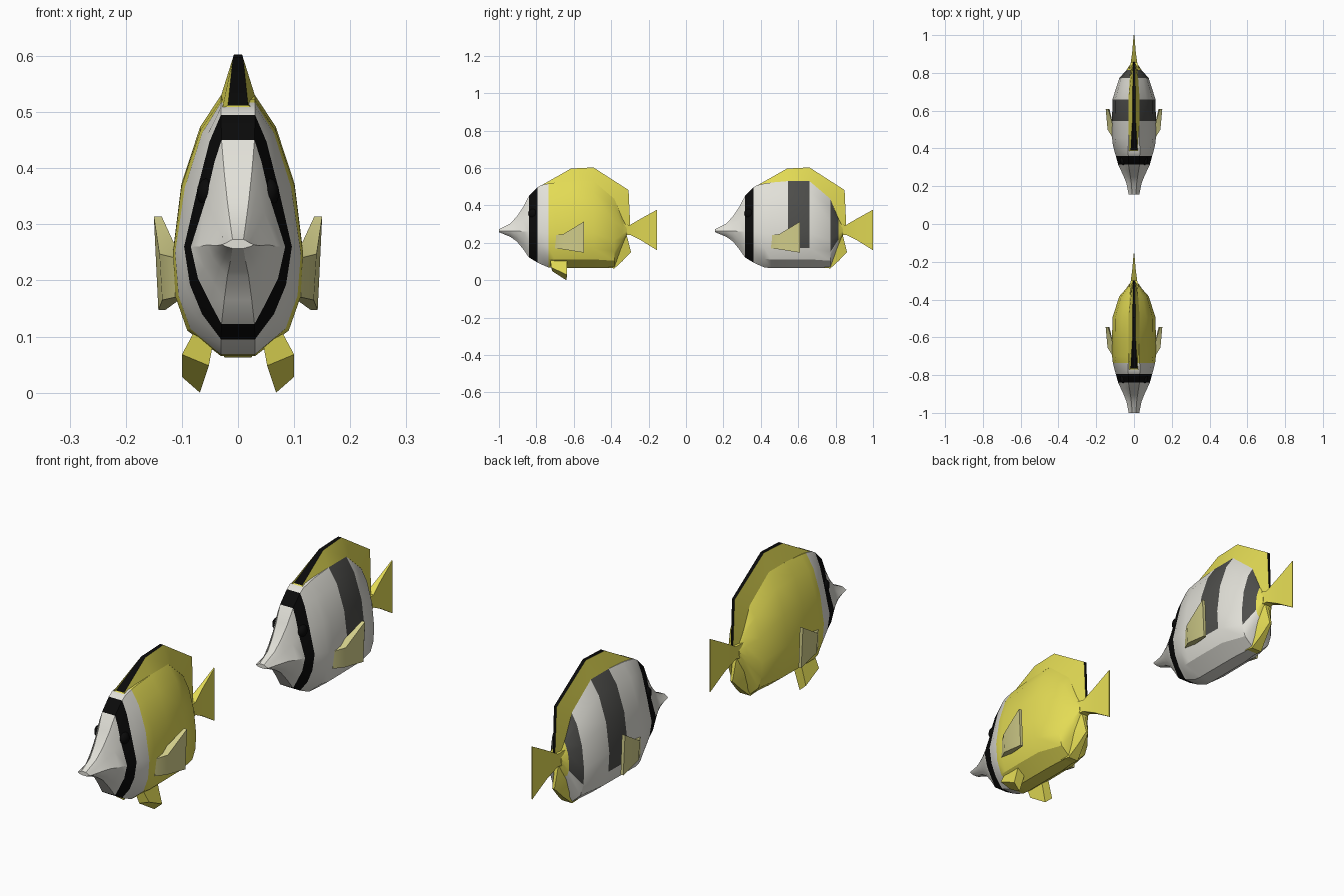
import bpy, bmesh

if "Cube" in bpy.data.objects:
    bpy.data.objects.remove(bpy.data.objects["Cube"])

def mat(name, c):
    m = bpy.data.materials.new(name)
    m.diffuse_color = (*c, 1)
    m.use_nodes = True
    m.node_tree.nodes["Principled BSDF"].inputs["Base Color"].default_value = m.diffuse_color
    return m

MATS = [mat("white", (.76, .75, .69)), mat("yellow", (.77, .71, .09)),
        mat("black", (.003, .003, .003)), mat("dark_grey", (.075, .075, .07)),
        mat("pale_yellow", (.66, .63, .26))]
WHITE, YELLOW, BLACK, GREY, PALE = range(5)

def finish(name, bm, angle=0.5):
    bmesh.ops.recalc_face_normals(bm, faces=bm.faces)
    me = bpy.data.meshes.new(name)
    bm.to_mesh(me)
    bm.free()
    for m in MATS:
        me.materials.append(m)
    ob = bpy.data.objects.new(name, me)
    bpy.context.collection.objects.link(ob)
    bpy.ops.object.select_all(action='DESELECT')
    ob.select_set(True)
    bpy.context.view_layer.objects.active = ob
    bpy.ops.object.shade_smooth_by_angle(angle=angle)
    return ob

def loft(name, rings, y0, rule):
    """Skin equal rings of (x, s, z); rule(ring, side) gives the colour."""
    bm = bmesh.new()
    vs = [[bm.verts.new((x, y0 + s, z)) for x, s, z in r] for r in rings]
    n = len(vs[0])
    for i in range(len(vs) - 1):
        for j in range(n):
            k = (j + 1) % n
            f = bm.faces.new((vs[i][j], vs[i][k], vs[i + 1][k], vs[i + 1][j]))
            f.material_index = rule(i, j)
    for end, i in ((vs[0], 0), (vs[-1], len(vs) - 2)):
        bm.faces.new(end).material_index = rule(i, 0)
    return finish(name, bm)

# Body stations: distance from snout, bottom, top, half width
BODY = [(0, .257, .273, .028), (.06, .232, .303, .04), (.095, .208, .34, .054),
        (.13, .165, .392, .07), (.16, .122, .45, .084), (.205, .095, .495, .096),
        (.225, .085, .508, .102), (.265, .068, .517, .112), (.3, .065, .522, .116),
        (.39, .065, .53, .116), (.505, .065, .53, .114), (.617, .067, .435, .078),
        (.66, .18, .34, .04), (.685, .245, .29, .024)]
# Half cross-sections: height fraction, width fraction
HEAD = [(1, .35), (.88, .5), (.68, .68), (.42, 1), (.25, .85), (.12, .6), (0, .35)]
TRUNK = [(1, .26), (.88, .58), (.66, .87), (.4, 1), (.23, .96), (.1, .78), (0, .26)]

def body(tag, y0, yellow):
    rings = []
    for s, zb, zt, w in BODY:
        k = min(1, max(0, (s - .16) / .12))
        half = []
        for (ta, wa), (tb, wb) in zip(HEAD, TRUNK):
            t, u = ta + (tb - ta) * k, wa + (wb - wa) * k
            half.append((w * u, s, zb + (zt - zb) * t))
        rings.append(half + [(-x, q, z) for x, q, z in reversed(half)])

    def rule(i, j):
        s = BODY[i][0]
        if s == .16:
            return BLACK                       # eye stripe
        if yellow:
            return YELLOW if s > .25 else WHITE
        if s in (.39, .617) and (j < 4 or 8 < j < 13):
            return GREY                        # flank bands stop low down
        return WHITE if s < .65 else YELLOW
    loft(tag + "_body", rings, y0, rule)

def edge_fin(name, y0, pts, rim):
    """Fin tapering from a wide base to a narrow rim."""
    rings = [[(-bw, bs, bz), (-rw, rs, rz), (rw, rs, rz), (bw, bs, bz)]
             for bs, bz, bw, rs, rz, rw in pts]
    loft(name, rings, y0, lambda i, j: rim if j == 1 else YELLOW)

DORSAL = [(.225, .506, .028, .235, .512, .018), (.39, .53, .03, .385, .597, .009),
          (.505, .53, .03, .505, .603, .007), (.617, .435, .022, .693, .482, .006),
          (.68, .275, .016, .702, .29, .005)]
ANAL = [(.56, .07, .028, .617, .063, .024), (.6, .12, .032, .66, .102, .014),
        (.64, .18, .028, .706, .15, .005), (.675, .25, .016, .682, .245, .008)]
TAIL = [(.665, .24, .3, .026), (.70, .243, .295, .017), (.76, .213, .33, .009),
        (.845, .16, .377, .002)]

def box(name, y0, pts, side, colour):
    """Eight-corner plate: two rings of four, mirrored by side."""
    loft(name, [[(side * x, s, z) for x, s, z in r] for r in pts], y0,
         lambda i, j: colour)

PECTORAL = [[(.1, .3, .24), (.112, .3, .24), (.112, .3, .17), (.1, .3, .17)],
            [(.105, .345, .247), (.14, .345, .247), (.135, .345, .165), (.105, .345, .165)],
            [(.136, .455, .314), (.15, .455, .314), (.142, .455, .147), (.13, .455, .147)]]
PELVIC = [[(.045, .275, .085), (.08, .275, .105), (.08, .365, .105), (.045, .365, .085)],
          [(.052, .285, .048), (.1, .28, .068), (.1, .365, .028), (.068, .36, .0)]]

def fish(tag, y0, yellow):
    body(tag, y0, yellow)
    edge_fin(tag + "_dorsal_fin", y0, DORSAL, BLACK)
    edge_fin(tag + "_anal_fin", y0, ANAL, YELLOW)
    # tail fan
    loft(tag + "_tail", [[(-w, s, zb), (w, s, zb), (w, s, zt), (-w, s, zt)]
                         for s, zb, zt, w in TAIL], y0, lambda i, j: YELLOW)
    for side, word in ((1, "right"), (-1, "left")):
        box(f"{tag}_pectoral_fin_{word}", y0, PECTORAL, side, PALE)
        if yellow:
            box(f"{tag}_pelvic_fin_{word}", y0, PELVIC, side, YELLOW)
        # eye
        bm = bmesh.new()
        bmesh.ops.create_uvsphere(bm, u_segments=12, v_segments=8, radius=.025)
        for v in bm.verts:
            v.co.x = v.co.x * .7 + side * .056
            v.co.y += y0 + .182
            v.co.z += .357
        for f in bm.faces:
            f.material_index = BLACK
        finish(f"{tag}_eye_{word}", bm, 1.0)

fish("yellow_fish", -1.0, True)
fish("banded_fish", .155, False)
